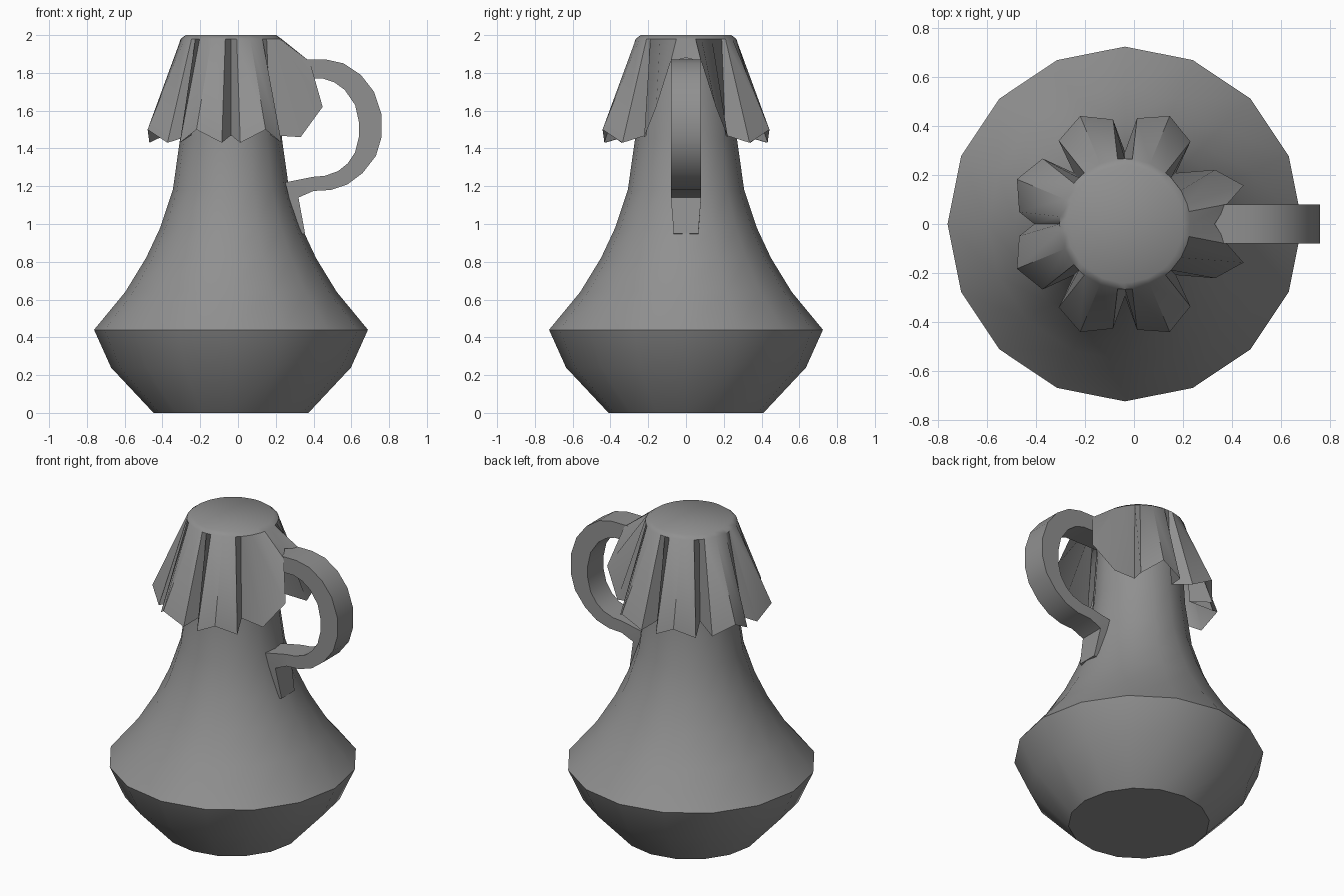
import bpy
from math import sin, cos, radians

if "Cube" in bpy.data.objects:
    bpy.data.objects.remove(bpy.data.objects["Cube"])

CX = -0.037  # bottle axis

grey = bpy.data.materials.new("dark_grey")
grey.diffuse_color = (.28, .28, .28, 1)
grey.use_nodes = True
grey.node_tree.nodes["Principled BSDF"].inputs["Base Color"].default_value = grey.diffuse_color


def make(name, verts, faces, angle=35):
    me = bpy.data.meshes.new(name)
    me.from_pydata(verts, [], faces)
    me.materials.append(grey)
    ob = bpy.data.objects.new(name, me)
    bpy.context.collection.objects.link(ob)
    bpy.ops.object.select_all(action='DESELECT')
    ob.select_set(True)
    bpy.context.view_layer.objects.active = ob
    bpy.ops.object.mode_set(mode='EDIT')
    bpy.ops.mesh.select_all(action='SELECT')
    bpy.ops.mesh.normals_make_consistent(inside=False)
    bpy.ops.object.mode_set(mode='OBJECT')
    bpy.ops.object.shade_smooth_by_angle(angle=radians(angle))
    return ob


def polar(a, r, z):
    return (CX + r * cos(radians(a)), r * sin(radians(a)), z)


def bridge(rows, n):
    return [(j * n + i, j * n + (i + 1) % n, (j + 1) * n + (i + 1) % n, (j + 1) * n + i)
            for j in range(rows - 1) for i in range(n)]


# bottle body: lathed 16-sided profile
profile = [(.41, 0), (.635, .24), (.725, .44), (.56, .64), (.45, .82),
           (.375, .98), (.308, 1.18), (.27, 1.45), (.24, 1.95)]
N = 16
verts = [polar(360 * i / N, r, z) for r, z in profile for i in range(N)]
faces = bridge(len(profile), N)
faces += [tuple(range(N))[::-1], tuple(range((len(profile) - 1) * N, len(profile) * N))]
make("bottle_body", verts, faces)

# cloth cover: flat top with eight pleats, lifted over the handle at +x
lobe = [(-22.5, .295, 1.47), (-16, .43, 1.43), (0, .478, 1.5), (16, .435, 1.43)]
half = [(0, .367, 1.88), (11, .425, 1.86), (18, .51, 1.62), (31, .43, 1.46)]
for c in (67.5, 112.5, 157.5):
    half += [(c + a, r, z) for a, r, z in lobe]
half.append((180, .37, 1.46))
hem = half + [(360 - a, r, z) for a, r, z in half[-2:0:-1]]
n = len(hem)
top_angles = [a for a, r, z in hem]
verts = [polar(a, .24, 2.0) for a in top_angles]
verts += [polar(a, .267, 1.98) for a in top_angles]
verts += [polar(*p) for p in hem]
make("cloth_cover", verts, bridge(3, n) + [tuple(range(n))], 38)

# handle: curved strap with a foot lying against the body
outer = [(.22, 1.87), (.38, 1.87), (.47, 1.87), (.56, 1.85), (.65, 1.79), (.72, 1.7), (.76, 1.58),
         (.76, 1.46), (.73, 1.36), (.66, 1.27), (.58, 1.21), (.49, 1.18), (.40, 1.175),
         (.32, 1.14), (.355, .95)]
inner = [(.22, 1.77), (.40, 1.77), (.45, 1.77), (.51, 1.75), (.565, 1.71), (.62, 1.63), (.64, 1.54),
         (.64, 1.46), (.62, 1.38), (.58, 1.32), (.53, 1.28), (.46, 1.255), (.40, 1.25),
         (.25, 1.22), (.32, .94)]
verts = []
for k, ((ox, oz), (ix, iz)) in enumerate(zip(outer, inner)):
    w = .065 if k == len(outer) - 1 else .08
    verts += [(ox, -w, oz), (ox, w, oz), (ix, w, iz), (ix, -w, iz)]
last = len(verts) - 4
faces = bridge(len(outer), 4) + [(3, 2, 1, 0), (last, last + 1, last + 2, last + 3)]
make("handle", verts, faces, 40)
